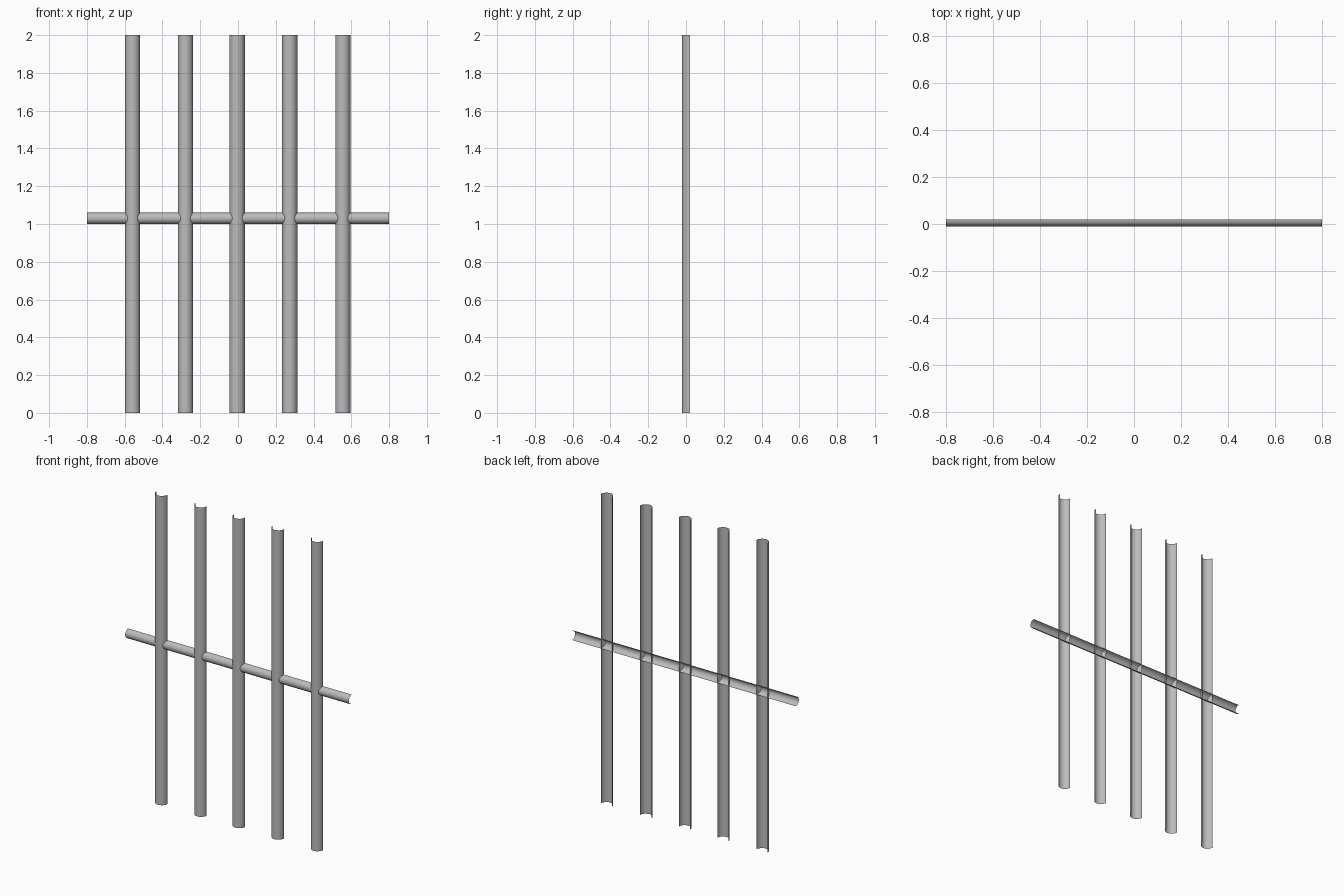
import bpy, bmesh, math
from mathutils import Vector

cube = bpy.data.objects.get("Cube")
if cube:
    bpy.data.objects.remove(cube, do_unlink=True)

grey = bpy.data.materials.new("plain_grey")
grey.use_nodes = True
colour = (0.5, 0.5, 0.5, 1)
grey.diffuse_color = colour
grey.node_tree.nodes["Principled BSDF"].inputs["Base Color"].default_value = colour

BACK = 0.02      # plane shared by the open backs
SEGMENTS = 12


def half_tube(name, start, end, side, radius):
    """Thin half-round channel from start to end, bulging to the front."""
    bm = bmesh.new()
    start, end, side = Vector(start), Vector(end), Vector(side)
    rows = []
    for i in range(SEGMENTS + 1):
        a = math.pi * i / SEGMENTS
        offset = side * (radius * math.cos(a)) + Vector((0, -radius * math.sin(a), 0))
        rows.append((bm.verts.new(start + offset), bm.verts.new(end + offset)))
    for (a, b), (c, d) in zip(rows, rows[1:]):
        bm.faces.new((a, b, d, c))
    # Outer, convex side faces the front
    bm.normal_update()
    bm.faces.ensure_lookup_table()
    if bm.faces[SEGMENTS // 2].normal.y > 0:
        bmesh.ops.reverse_faces(bm, faces=bm.faces[:])
    for f in bm.faces:
        f.smooth = True
    mesh = bpy.data.meshes.new(name)
    bm.to_mesh(mesh)
    bm.free()
    mesh.materials.append(grey)
    obj = bpy.data.objects.new(name, mesh)
    bpy.context.collection.objects.link(obj)
    return obj


# Five upright bars
for n, x in enumerate((-0.558, -0.278, -0.004, 0.274, 0.555), 1):
    half_tube(f"upright_bar_{n}", (x, BACK, 0), (x, BACK, 2), (1, 0, 0), 0.04)

# Cross rail through the middle
half_tube("cross_rail", (-0.8, BACK, 1.03), (0.8, BACK, 1.03), (0, 0, 1), 0.03)
